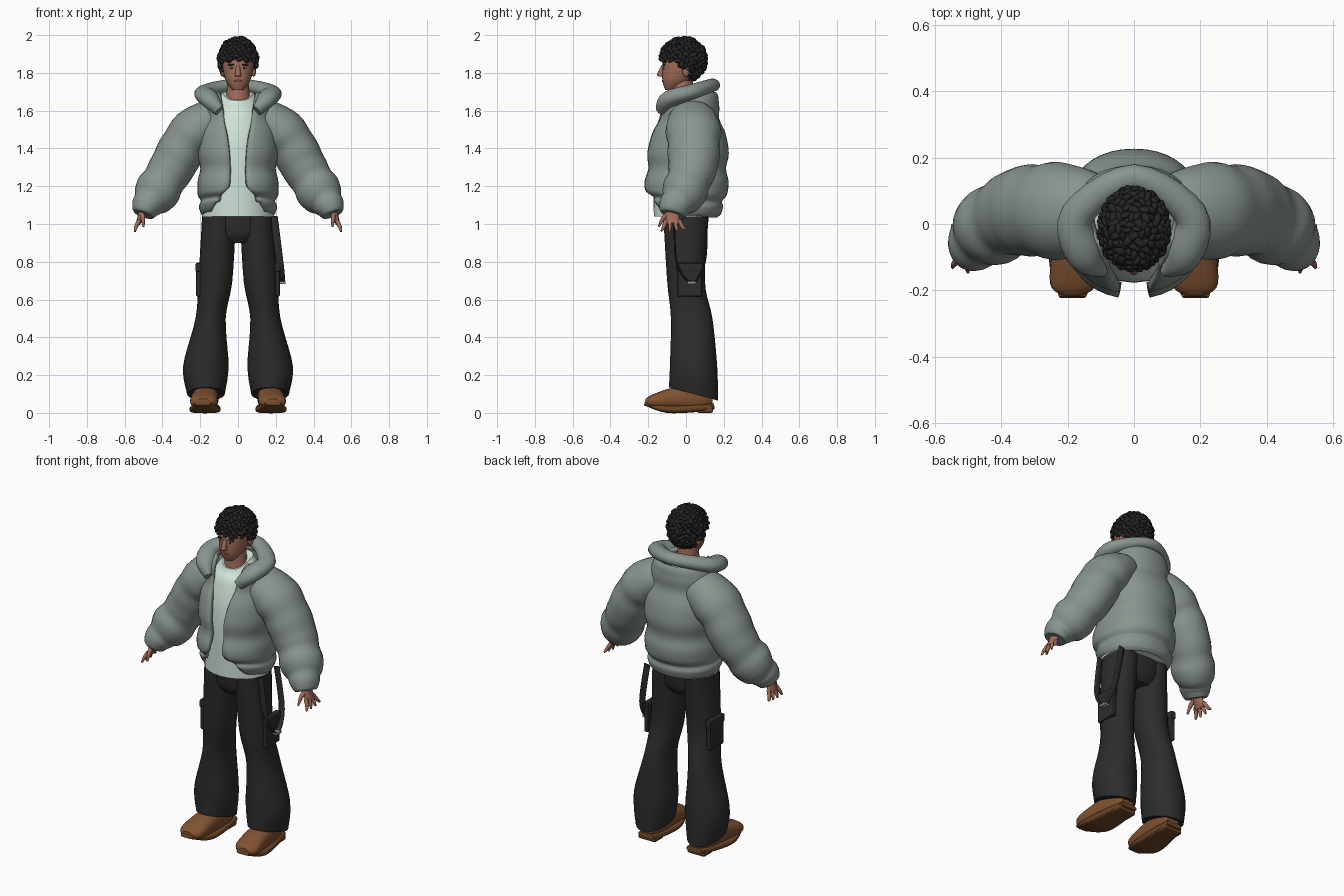
import bpy, bmesh, math, random
from mathutils import Vector, Matrix

random.seed(4)
if "Cube" in bpy.data.objects:
    bpy.data.objects.remove(bpy.data.objects["Cube"])

X, Y, Z = Matrix.Identity(3)


def material(name, *colour):
    mat = bpy.data.materials.new(name)
    mat.use_nodes = True
    mat.diffuse_color = (*colour, 1)
    shader = next(node for node in mat.node_tree.nodes if node.type == 'BSDF_PRINCIPLED')
    shader.inputs["Base Color"].default_value = (*colour, 1)
    shader.inputs["Roughness"].default_value = .8
    return mat


JACKET = material("sage grey padding", .25, .3, .27)
SHIRT = material("pale mint cotton", .64, .78, .7)
PANTS = material("charcoal cloth", .025, .025, .025)
HAIR = material("black hair", .018, .018, .018)
SKIN = material("warm skin", .36, .15, .1)
LIPS = material("lips", .27, .09, .06)
WHITE = material("eye white", .6, .55, .5)
SHOE = material("brown leather", .22, .085, .03)
SOLE = material("dark brown sole", .15, .06, .02)
METAL = material("grey metal", .3, .3, .3)


def finish(name, bm, mat, mirror=False, thick=0, smooth=True):
    for face in bm.faces:
        face.smooth = smooth and len(face.verts) < 5
    mesh = bpy.data.meshes.new(name)
    bm.to_mesh(mesh)
    bm.free()
    mesh.materials.append(mat)
    ob = bpy.data.objects.new(name, mesh)
    bpy.context.collection.objects.link(ob)
    if mirror:
        ob.modifiers.new("mirror", 'MIRROR').use_mirror_merge = False
    if thick:
        solid = ob.modifiers.new("thickness", 'SOLIDIFY')
        solid.thickness, solid.offset = thick, -1


def blend(rings, steps):
    """Fill in smooth rings between the given ones."""
    last = len(rings) - 1
    for i in range(last):
        columns = list(zip(*(rings[min(max(i + k, 0), last)] for k in (-1, 0, 1, 2))))
        for step in range(steps):
            t = step / steps
            yield [b + t / 2 * (c - a + t * (2 * a - 5 * b + 4 * c - d + t * (3 * (b - c) + d - a)))
                   for a, b, c, d in columns]
    yield rings[last]


def tube(name, mat, rings, sides=24, steps=5, up=Y, level=False, power=2, puffs=0, warp=None,
         **options):
    """Loft of rings (x, y, z, half width, half depth, and optionally a front opening)."""
    bm = bmesh.new()
    rings = list(blend(rings, steps))
    centres = [Vector(ring[:3]) for ring in rings]
    last = len(rings) - 1
    is_open = len(rings[0]) > 5
    grid = []
    for i, ring in enumerate(rings):
        along = Z if level else (centres[min(i + 1, last)] - centres[max(i - 1, 0)]).normalized()
        depth = (up - along * up.dot(along)).normalized()
        width = depth.cross(along)
        # Quilting seams pinch the padding at equal intervals
        pinch = 1 - .08 * math.cos(math.pi * puffs * i / last) ** 6 if puffs else 1
        rx, ry = ring[3] * pinch, ring[4] * pinch
        start = math.asin((ring[5] / rx) ** (power / 2)) if is_open else 0
        row = []
        for k in range(sides + is_open):
            angle = start + 2 * (math.pi - start) * k / sides
            s, c = (math.copysign(abs(f) ** (2 / power), f) for f in (math.sin(angle), math.cos(angle)))
            point = centres[i] + width * rx * s - depth * ry * c
            if warp:
                warp(point)
            row.append(bm.verts.new(point))
        grid.append(row)
    for lower, upper in zip(grid, grid[1:]):
        for k in range(sides):
            j = (k + 1) % len(lower)
            bm.faces.new((lower[k], lower[j], upper[j], upper[k]))
    if not is_open:
        bm.faces.new(reversed(grid[0]))
        bm.faces.new(grid[-1])
    finish(name, bm, mat, **options)


def place(loc, size, tilt=0):
    return Matrix.Translation(loc) @ Matrix.Rotation(tilt, 4, 'Y') @ Matrix.Diagonal((*size, 1))


def ball(name, mat, loc, size, mirror=False, tilt=0):
    bm = bmesh.new()
    bmesh.ops.create_uvsphere(bm, u_segments=16, v_segments=10, radius=1, matrix=place(loc, size, tilt))
    finish(name, bm, mat, mirror)


def box(name, mat, loc, size, mirror=False, bevel=.01):
    bm = bmesh.new()
    bmesh.ops.create_cube(bm, size=1, matrix=place(loc, size))
    bmesh.ops.bevel(bm, geom=bm.edges[:], offset=bevel, segments=2, affect='EDGES', profile=.5)
    finish(name, bm, mat, mirror, smooth=False)


def ramp(value, start, end):
    return min(1, max(0, (value - start) / (end - start)))


# Head and neck
tube("neck", SKIN, [(0, -.02, 1.6, .07, .07), (0, -.02, 1.76, .055, .055)], level=True)
tube("head", SKIN, [(0, -.08, 1.71, .03, .03), (0, -.05, 1.76, .065, .075),
                    (0, -.02, 1.84, .083, .105), (0, -.02, 1.9, .08, .1)], level=True, power=2.2)
tube("nose", SKIN, [(0, -.12, 1.78, .013, .012), (0, -.134, 1.79, .016, .02),
                    (0, -.12, 1.84, .009, .01)], sides=12, level=True)
ball("ears", SKIN, (.084, 0, 1.81), (.012, .02, .03), mirror=True)
ball("eyes", WHITE, (.033, -.114, 1.826), (.014, .007, .006), mirror=True)
ball("pupils", HAIR, (.033, -.119, 1.826), (.005, .004, .005), mirror=True)
ball("eyebrows", HAIR, (.035, -.118, 1.843), (.02, .007, .005), mirror=True, tilt=.1)
ball("mouth", LIPS, (0, -.12, 1.757), (.023, .008, .007))


# Curly hair: a cap with overlapping tufts above the hairline
def above_hairline(point):
    return point.z > 1.865 - .12 * ramp(point.y, -.05, .03)


bm = bmesh.new()
middle, radii = Vector((0, -.015, 1.87)), Vector((.098, .118, .113))
bmesh.ops.create_uvsphere(bm, u_segments=24, v_segments=16, radius=1, matrix=place(middle, radii))
bare = [face for face in bm.faces if not above_hairline(face.calc_center_median())]
bmesh.ops.delete(bm, geom=bare, context='FACES')
tufts = 300
golden_angle = math.pi * (3 - math.sqrt(5))
for i in range(tufts):
    height = 1 - (2 * i + 1) / tufts
    around = Matrix.Rotation(i * golden_angle, 3, 'Z') @ X
    direction = around * math.sqrt(1 - height * height) + Z * height
    point = middle + direction * radii
    if above_hairline(point):
        facing = direction.to_track_quat('Z', 'Y').to_matrix().to_4x4()
        turn = Matrix.Rotation(random.uniform(0, math.tau), 4, 'Z')
        bmesh.ops.create_icosphere(bm, subdivisions=2, radius=random.uniform(.009, .014),
                                   matrix=Matrix.Translation(point) @ facing @ turn
                                   @ place((0, 0, 0), (1.9, 1, 1), tilt=.45))
finish("curly_hair", bm, HAIR)


# Shirt with a dipped neckline
def neckline(point):
    point.z -= .045 * ramp(-point.y, 0, .08) * ramp(point.z, 1.6, 1.68)


tube("shirt", SHIRT, [(0, 0, 1.04, .19, .17), (0, 0, 1.4, .18, .175), (0, 0, 1.6, .14, .13),
                      (0, 0, 1.7, .08, .09)], level=True, warp=neckline)


# Puffer jacket: open body, sleeves and collar
def hem_lift(point):
    point.z += .05 * ramp(-point.y, 0, .2) * ramp(point.z, 1.2, 1.05)


tube("jacket_body", JACKET, [(0, 0, 1.035, .19, .18, .14), (0, 0, 1.1, .21, .2, .11),
                             (0, 0, 1.2, .215, .225, .05), (0, .01, 1.4, .215, .215, .05),
                             (0, .015, 1.6, .19, .165, .085), (0, .03, 1.7, .15, .14, .1)],
     sides=40, steps=8, level=True, power=2.2, puffs=4, warp=hem_lift, thick=.025)
tube("sleeves", JACKET, [(.1, .03, 1.58, .1, .12), (.25, .04, 1.47, .13, .15), (.35, .035, 1.3, .12, .13),
                         (.43, -.01, 1.17, .12, .12), (.48, -.055, 1.1, .085, .09),
                         (.5, -.07, 1.05, .06, .07)], steps=8, puffs=4, mirror=True)
lapel = [(.1, -.14, 1.6, .02, .03), (.15, -.09, 1.66, .055, .045), (.17, .03, 1.7, .05, .04)]
nape = (0, .14, 1.735, .04, .035)
tube("collar", JACKET, lapel + [nape] + [(-x, *rest) for x, *rest in reversed(lapel)], up=Z)

# Hands
tube("palms", SKIN, [(.5, -.07, 1.1, .025, .03), (.51, -.07, 1.05, .02, .035), (.53, -.07, 1, .012, .04)],
     sides=12, mirror=True)
for i, finger in enumerate(("index", "middle", "ring", "little")):
    root, spread = -.105 + .023 * i, .01 * (i - 1.3)
    tip = .958 + .003 * (i - 1) ** 2
    tube(finger + "_fingers", SKIN, [(.522, root, 1.02, .011, .011), (.54, root + spread, .985, .01, .01),
                                     (.546, root + 2 * spread, tip, .005, .005)], sides=8, mirror=True)
tube("thumbs", SKIN, [(.507, -.09, 1.055, .014, .014), (.503, -.12, 1.03, .012, .012),
                      (.5, -.145, .985, .005, .005)], sides=8, mirror=True)


# Flared trousers with pockets and a hanging strap
def hem_slope(point):
    point.z -= .27 * (point.y - .04) * ramp(point.z, .24, .12)


tube("trouser_seat", PANTS, [(0, 0, .9, .1, .08), (0, 0, .95, .17, .11), (0, 0, 1.06, .19, .12)], level=True)
tube("trouser_legs", PANTS, [(.17, .04, .1, .1, .13), (.17, .04, .25, .12, .125), (.145, .03, .5, .08, .11),
                             (.12, 0, .7, .09, .1), (.1, 0, 1.04, .09, .12)],
     level=True, warp=hem_slope, mirror=True)
box("cargo_pockets", PANTS, (.207, .02, .7), (.03, .13, .17), mirror=True)
box("pocket_flaps", PANTS, (.207, .02, .77), (.036, .14, .05), mirror=True)
strap_path = [(.19, -.06, 1.04), (.22, -.05, .8), (.23, .03, .69), (.22, .1, .8), (.18, .11, 1.04)]
tube("hanging_strap", PANTS, [(*point, .005, .02) for point in strap_path], sides=8, steps=8, up=X)
box("strap_buckle", METAL, (.23, .03, .69), (.045, .045, .015), bevel=.003)


# Shoes, toes turned slightly outward
def toe_out(point):
    point.x += .17 - .07 * point.y


tube("shoe_uppers", SHOE, [(0, .14, .08, .04, .04), (0, .08, .08, .06, .07), (0, -.06, .075, .07, .06),
                           (0, -.18, .06, .07, .035), (0, -.215, .06, .03, .015)],
     up=Z, power=2.4, warp=toe_out, mirror=True)
tube("shoe_soles", SOLE, [(0, .15, .035, .05, .015), (0, .06, .025, .07, .02), (0, -.1, .02, .08, .02),
                          (0, -.22, .05, .04, .01)], up=Z, power=3.5, warp=toe_out, mirror=True)
box("shoe_heels", SOLE, (.163, .1, .02), (.115, .085, .04), mirror=True)
for i in range(3):
    y, z = -.06 - .03 * i, .13 - .01 * i
    tube(f"shoe_straps_{i + 1}", SOLE, [(x, y, z - 9 * x * x, .009, .006) for x in (-.05, -.02, .02, .05)],
         sides=8, up=Z, warp=toe_out, mirror=True)
